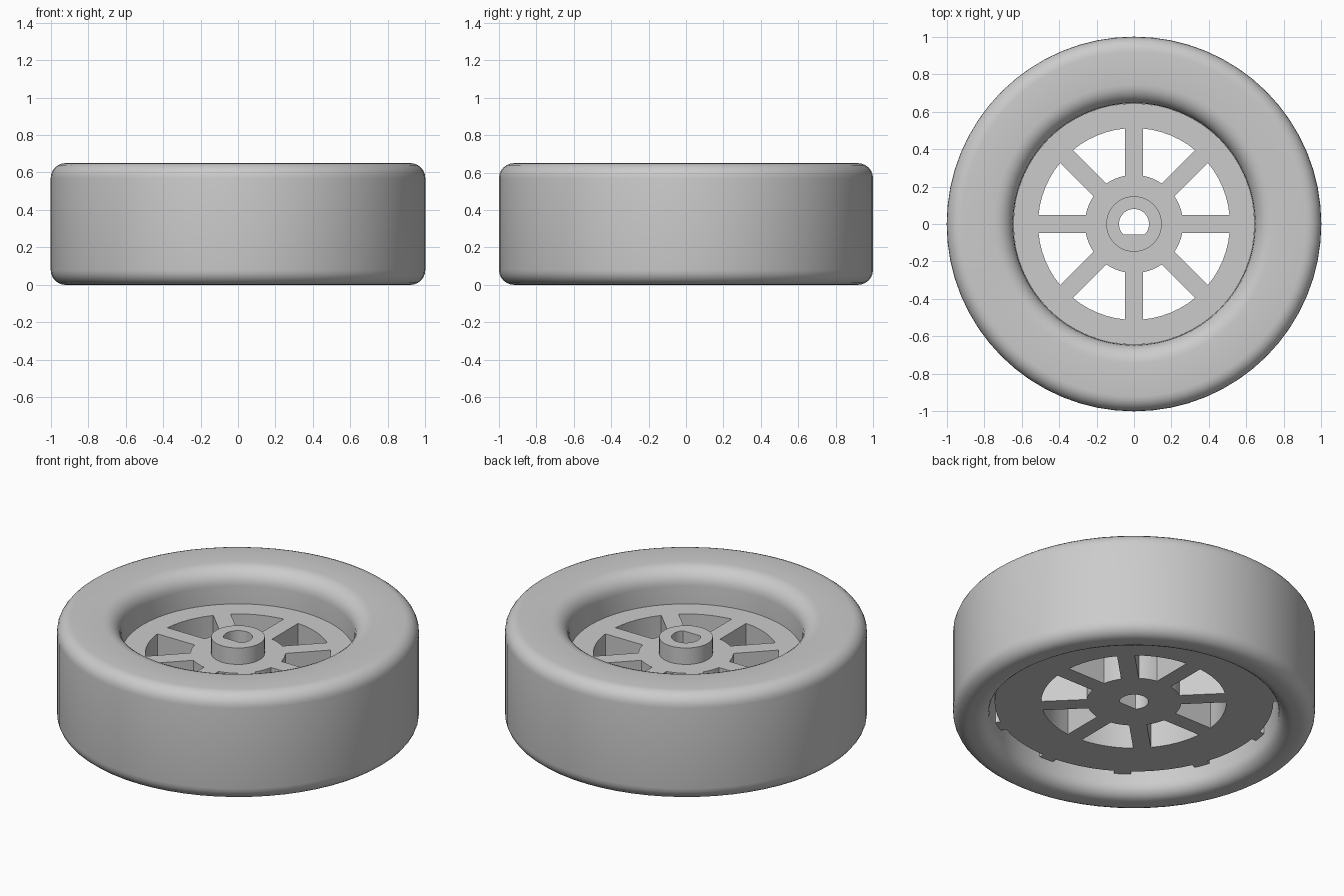
import bpy, bmesh, math
from math import sin, cos, radians, pi, asin, tau

if "Cube" in bpy.data.objects:
    bpy.data.objects.remove(bpy.data.objects["Cube"])

grey = bpy.data.materials.new("plain grey")
grey.diffuse_color = (0.6, 0.6, 0.6, 1)
grey.use_nodes = True
grey.node_tree.nodes["Principled BSDF"].inputs["Base Color"].default_value = grey.diffuse_color


def finish(name, bm):
    """Weld, shade and colour a part."""
    bmesh.ops.remove_doubles(bm, verts=bm.verts, dist=0.0005)
    bmesh.ops.recalc_face_normals(bm, faces=bm.faces)
    me = bpy.data.meshes.new(name)
    bm.to_mesh(me)
    bm.free()
    me.materials.append(grey)
    ob = bpy.data.objects.new(name, me)
    bpy.context.collection.objects.link(ob)
    bpy.ops.object.select_all(action='DESELECT')
    ob.select_set(True)
    bpy.context.view_layer.objects.active = ob
    bpy.ops.object.shade_smooth_by_angle(angle=radians(35))
    return ob


def arc(cx, cy, r, a0, a1, n):
    return [(cx + r * cos(a0 + (a1 - a0) * i / n), cy + r * sin(a0 + (a1 - a0) * i / n))
            for i in range(n + 1)]


def circle(r, n=64):
    return arc(0, 0, r, 0, tau, n)[:-1]


def plate(name, outlines, z0, z1):
    """Extrude a flat outline with holes from z0 to z1."""
    cu = bpy.data.curves.new(name + "_outline", 'CURVE')
    cu.dimensions = '2D'
    cu.fill_mode = 'BOTH'
    cu.extrude = (z1 - z0) / 2
    for pts in outlines:
        sp = cu.splines.new('POLY')
        sp.points.add(len(pts) - 1)
        for p, (x, y) in zip(sp.points, pts):
            p.co = (x, y, 0, 1)
        sp.use_cyclic_u = True
    tmp = bpy.data.objects.new(name + "_outline", cu)
    bpy.context.collection.objects.link(tmp)
    deps = bpy.context.evaluated_depsgraph_get()
    me = bpy.data.meshes.new_from_object(tmp.evaluated_get(deps))
    bm = bmesh.new()
    bm.from_mesh(me)
    bmesh.ops.translate(bm, verts=bm.verts, vec=(0, 0, (z0 + z1) / 2))
    bpy.data.objects.remove(tmp)
    bpy.data.curves.remove(cu)
    bpy.data.meshes.remove(me)
    return finish(name, bm)


# Tyre: rounded section with a stepped bore, spun around z
H = 0.65
profile = (arc(0.92, 0.08, 0.08, -pi / 2, 0, 6)
           + arc(0.92, H - 0.08, 0.08, 0, pi / 2, 6)
           + arc(0.745, H - 0.10, 0.10, pi / 2, pi, 6)
           + [(0.645, 0.36), (0.80, 0.36)]
           + arc(0.88, 0.08, 0.08, pi, 1.5 * pi, 6))
bm = bmesh.new()
vs = [bm.verts.new((r, 0, z)) for r, z in profile]
edges = [bm.edges.new((vs[i], vs[(i + 1) % len(vs)])) for i in range(len(vs))]
bmesh.ops.spin(bm, geom=vs + edges, cent=(0, 0, 0), axis=(0, 0, 1),
               angle=tau, steps=64, use_duplicate=False)
finish("tyre", bm)

# D-shaped axle hole
flat = asin(0.055 / 0.08)
bore = arc(0, 0, 0.08, -flat, pi + flat, 28)

# Windows between eight straight spokes
R_IN, R_OUT, HALF = 0.262, 0.512, 0.049
windows = []
for k in range(8):
    a, b = k * pi / 4, (k + 1) * pi / 4
    o, i = asin(HALF / R_OUT), asin(HALF / R_IN)
    windows.append(arc(0, 0, R_OUT, a + o, b - o, 6) + arc(0, 0, R_IN, b - i, a + i, 4))

plate("spoked_disc", [circle(0.644), bore] + windows, 0.135, 0.44)
plate("hub_boss", [circle(0.148, 40), bore], 0.44, 0.54)

# Rim flange with small teeth that reach the tyre
toothed = []
N, W = 11, radians(3.3)
for k in range(N):
    c = radians(5.5) + k * tau / N
    toothed += arc(0, 0, 0.802, c - W, c + W, 2)
    toothed += arc(0, 0, 0.77, c + W, c + tau / N - W, 5)
plate("rim_flange", [toothed, circle(0.644)], 0.135, 0.36)
